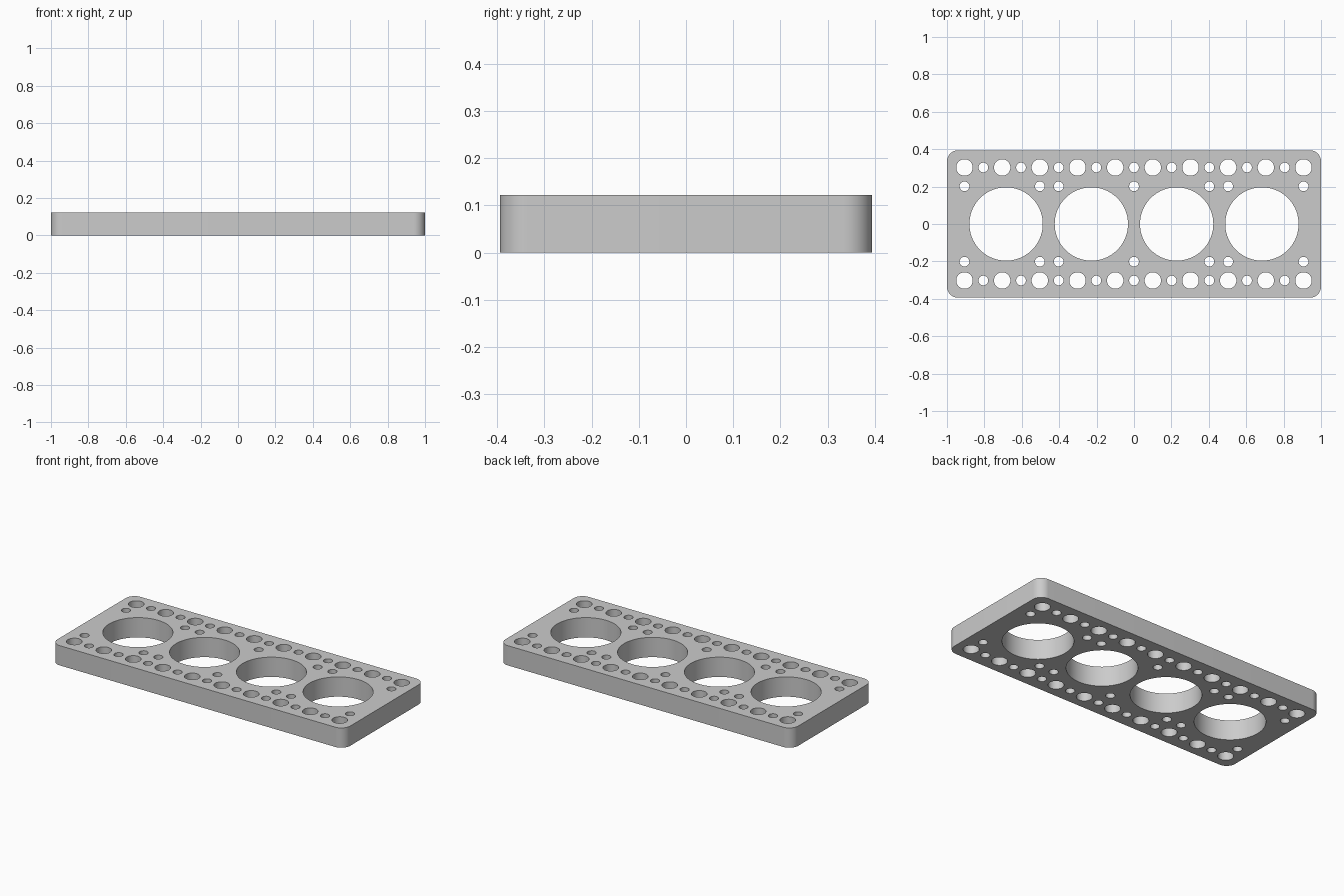
import bpy
import math

cube = bpy.data.objects.get("Cube")
if cube:
    bpy.data.objects.remove(cube)

HALF_X, HALF_Y, THICK, CORNER = 1.0, 0.394, 0.122, 0.06
PITCH = 0.1007          # spacing of the small-hole grid
BORE_PITCH = 0.456

grey = bpy.data.materials.new("plain grey")
grey.use_nodes = True
grey.diffuse_color = (0.6, 0.6, 0.6, 1)
grey.node_tree.nodes["Principled BSDF"].inputs["Base Color"].default_value = (0.6, 0.6, 0.6, 1)

# Flat outline, thickened by extrusion
curve = bpy.data.curves.new("plate_outline", "CURVE")
curve.dimensions = "2D"
curve.fill_mode = "BOTH"
curve.extrude = THICK / 2


def add_loop(points):
    spline = curve.splines.new("POLY")
    spline.points.add(len(points) - 1)
    for p, (x, y) in zip(spline.points, points):
        p.co = (x, y, 0, 1)
    spline.use_cyclic_u = True


def arc(cx, cy, r, start, sweep, n):
    return [(cx + r * math.cos(start + sweep * i / n),
             cy + r * math.sin(start + sweep * i / n)) for i in range(n)]


def hole(x, y, r, n):
    add_loop(arc(x, y, r, 0, math.tau, n))


# Rounded rectangle rim
rim = []
for k, (sx, sy) in enumerate([(1, 1), (-1, 1), (-1, -1), (1, -1)]):
    rim += arc(sx * (HALF_X - CORNER), sy * (HALF_Y - CORNER), CORNER,
               k * math.pi / 2, math.pi / 2 * 13 / 12, 13)
add_loop(rim)

# Four large bores
for i in range(4):
    hole((i - 1.5) * BORE_PITCH, 0, 0.196, 72)

for side in (-1, 1):
    # Edge row: medium and small holes alternating
    for i in range(-9, 10):
        if i % 2:
            hole(i * PITCH, side * 3 * PITCH, 0.044, 36)
        else:
            hole(i * PITCH, side * 3 * PITCH, 0.026, 28)
    # Inner row: small holes between the bores and at the ends
    for i in (-9, -5, -4, 0, 4, 5, 9):
        hole(i * PITCH, side * 2 * PITCH, 0.026, 28)

# Turn the outline into a solid plate resting on the ground
plate = bpy.data.objects.new("perforated_plate", curve)
bpy.context.collection.objects.link(plate)
plate.location.z = THICK / 2
bpy.ops.object.select_all(action="DESELECT")
plate.select_set(True)
bpy.context.view_layer.objects.active = plate
bpy.ops.object.convert(target="MESH")
plate = bpy.context.view_layer.objects.active
plate.name = plate.data.name = "perforated_plate"

# Weld caps to walls
bpy.ops.object.mode_set(mode="EDIT")
bpy.ops.mesh.select_all(action="SELECT")
bpy.ops.mesh.remove_doubles(threshold=0.0001)
bpy.ops.mesh.normals_make_consistent(inside=False)
bpy.ops.object.mode_set(mode="OBJECT")

plate.data.materials.clear()
plate.data.materials.append(grey)
bpy.ops.object.shade_smooth_by_angle(angle=math.radians(35))
